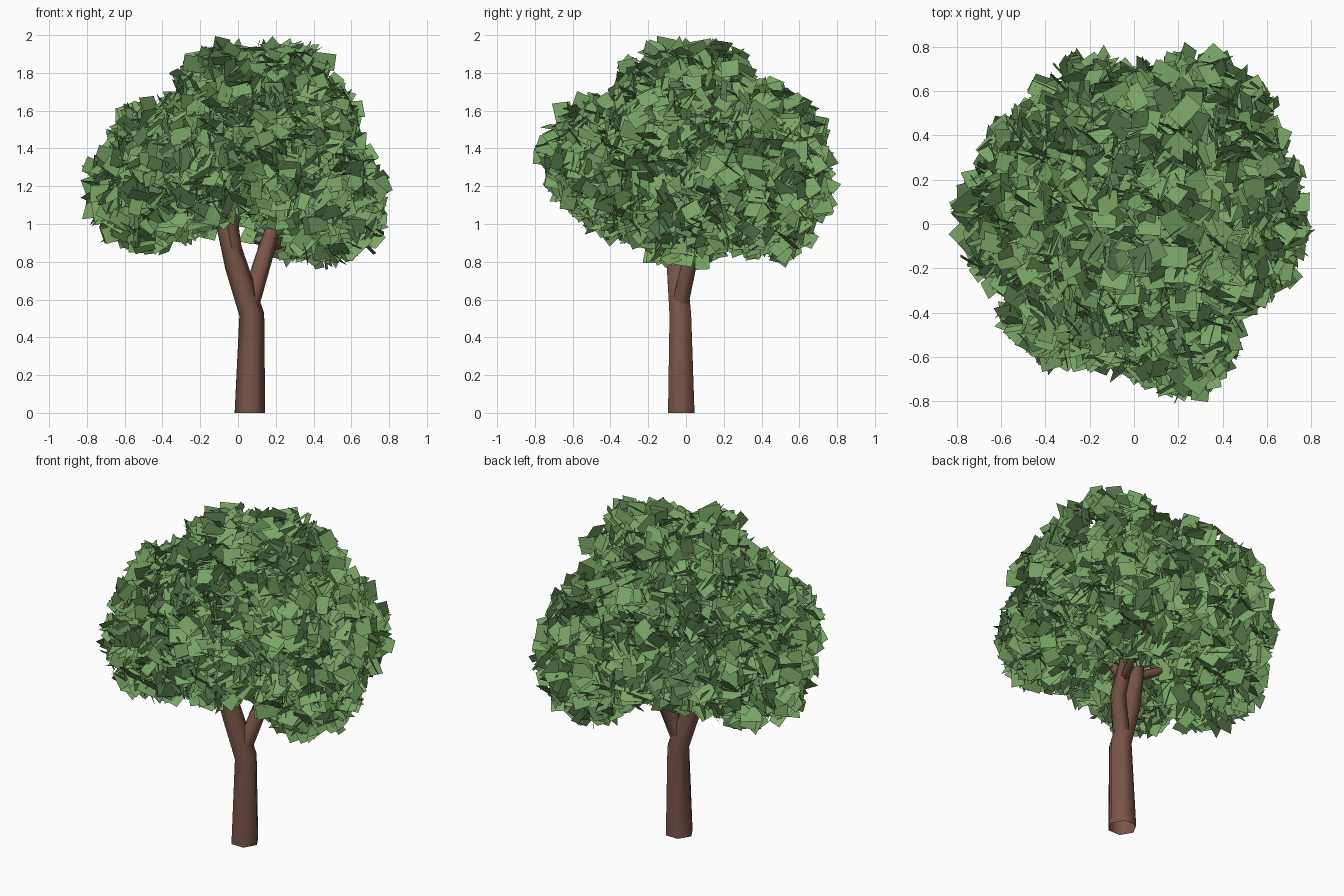
import bpy, bmesh, math, random
from mathutils import Vector, Matrix

if "Cube" in bpy.data.objects:
    bpy.data.objects.remove(bpy.data.objects["Cube"])

random.seed(11)

def material(name, rgb):
    m = bpy.data.materials.new(name)
    m.diffuse_color = (*rgb, 1)
    m.use_nodes = True
    m.node_tree.nodes["Principled BSDF"].inputs["Base Color"].default_value = m.diffuse_color
    return m

BARK = material("bark", (0.19, 0.09, 0.065))
GREEN = material("leaf_green", (0.19, 0.38, 0.13))

def finish(name, bm, mat):
    me = bpy.data.meshes.new(name)
    bm.to_mesh(me)
    bm.free()
    me.materials.append(mat)
    ob = bpy.data.objects.new(name, me)
    bpy.context.collection.objects.link(ob)
    return ob

def limb(name, path, sides=6):
    """Tapered open tube through (x, y, z, radius) points."""
    bm = bmesh.new()
    pts = [Vector(p[:3]) for p in path]
    rings = []
    for i, p in enumerate(path):
        d = (pts[min(i + 1, len(pts) - 1)] - pts[max(i - 1, 0)]).normalized()
        if i == 0 and p[2] == 0:
            d = Vector((0, 0, 1))
        q = Vector((0, 0, 1)).rotation_difference(d)
        rings.append([bm.verts.new(pts[i] + q @ Vector((p[3] * math.cos(a), p[3] * math.sin(a), 0)))
                      for a in (math.tau * k / sides for k in range(sides))])
    for a, b in zip(rings, rings[1:]):
        for k in range(sides):
            n = (k + 1) % sides
            bm.faces.new((a[k], a[n], b[n], b[k])).smooth = True
    return finish(name, bm, BARK)

# Trunk bending into the left bough, then the forks
limb("trunk", [(.063, -.025, 0, .081), (.073, -.03, .52, .066), (-.01, -.05, .78, .06),
               (-.07, -.07, 1.0, .046), (-.12, -.08, 1.3, .025)])
limb("right_bough", [(.065, -.03, .58, .05), (.13, .02, .8, .047),
                     (.2, .21, 1.02, .038), (.22, .33, 1.35, .022)])
limb("front_bough", [(.0, -.05, .75, .037), (-.03, -.1, 1.0, .033), (.08, -.25, 1.25, .018)])
limb("side_branch", [(.15, .09, .87, .027), (.25, .34, .90, .024), (.31, .5, .96, .014)])
limb("left_branch", [(-.06, -.07, 1.02, .03), (-.25, -.03, 1.12, .022), (-.45, 0, 1.18, .012)])

# Crown: leaf cards gathered in overlapping ellipsoid clumps (centre, radii)
CLUMPS = [
    ((-.48, .03, 1.18), (.31, .36, .32)),
    ((-.29, -.34, 1.23), (.30, .29, .31)),
    ((-.04, -.38, 1.32), (.25, .29, .29)),
    ((.20, -.47, 1.36), (.28, .29, .30)),
    ((.48, -.02, 1.10), (.29, .33, .31)),
    ((.43, .20, 1.20), (.31, .30, .32)),
    ((.30, .44, 1.16), (.32, .32, .34)),
    ((-.18, .44, 1.34), (.31, .31, .32)),
    ((-.38, .26, 1.28), (.29, .30, .31)),
    ((-.38, .00, 1.37), (.30, .33, .29)),
    ((.22, .05, 1.62), (.35, .38, .34)),
    ((.33, -.13, 1.50), (.33, .30, .29)),
    ((-.05, -.03, 1.62), (.30, .36, .33)),
    ((.05, .39, 1.44), (.33, .32, .32)),
]

def depth(p, clump):
    c, r = clump
    return math.sqrt(sum(((p[i] - c[i]) / r[i]) ** 2 for i in range(3)))

def rand_dir():
    return Vector([random.gauss(0, 1) for _ in range(3)]).normalized()

bm = bmesh.new()
for clump in CLUMPS:
    c, r = clump
    for _ in range(500):
        u = rand_dir() * random.random() ** 0.28
        p = Vector([c[i] + u[i] * r[i] for i in range(3)])
        if any(depth(p, o) < 0.5 for o in CLUMPS if o is not clump):
            continue
        # Each leaf leans loosely outward with a random spin
        n = (u.normalized() * 0.4 + rand_dir()).normalized()
        rot = n.to_track_quat('Z', 'Y').to_matrix() @ Matrix.Rotation(random.random() * math.tau, 3, 'Z')
        w, l = random.uniform(.037, .05), random.uniform(.046, .068)
        bm.faces.new([bm.verts.new(p + rot @ Vector((sx * w, sy * l, 0)))
                      for sx, sy in ((-1, -1), (1, -1), (1, 1), (-1, 1))])
finish("leaves", bm, GREEN)
